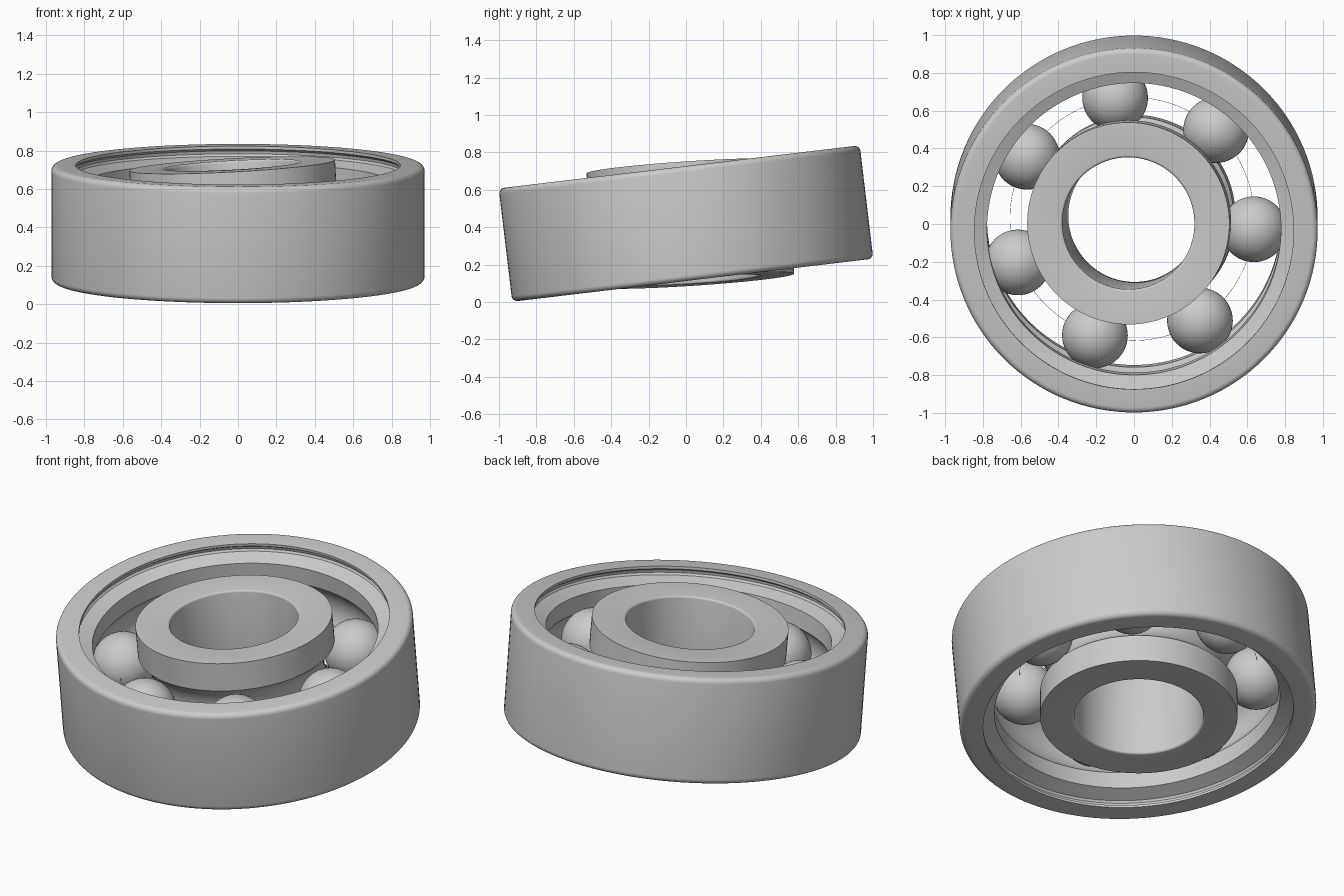
import bpy
import bmesh
from math import sin, cos, pi, radians, asin
from mathutils import Vector

cube = bpy.data.objects.get("Cube")
if cube:
    bpy.data.objects.remove(cube, do_unlink=True)

STEEL = (0.6, 0.6, 0.6, 1)
HALF = 0.305        # half the ring width
PITCH = 0.647       # radius of the ball circle
BALL = 0.174
RACE = 0.178        # radius of the race grooves
BALLS = 7

steel = bpy.data.materials.new("steel_grey")
steel.use_nodes = True
steel.diffuse_color = STEEL
steel.node_tree.nodes["Principled BSDF"].inputs["Base Color"].default_value = STEEL


def arc(r, z, radius, start, end, steps):
    """Points along an arc in the radius-height plane, angles in degrees."""
    return [(r + radius * cos(radians(start + (end - start) * i / steps)),
             z + radius * sin(radians(start + (end - start) * i / steps)))
            for i in range(steps + 1)]


def race(side, land, steps=14):
    """Lower-to-upper groove arc; side is 1 for outer ring, -1 for inner."""
    a = pi / 2 - asin(abs(land - PITCH) / RACE)
    deg = a * 180 / pi
    pts = arc(PITCH, 0, RACE, -deg, deg, steps)
    return pts if side > 0 else [(2 * PITCH - r, z) for r, z in pts]


def mirrored(upper):
    """Append the lower half of a symmetric profile."""
    return upper + [(r, -z) for r, z in reversed(upper)]


def finish(obj, tilt, location):
    obj.data.materials.append(steel)
    obj.rotation_euler = [radians(a) for a in tilt]
    obj.location = location
    bpy.ops.object.select_all(action='DESELECT')
    obj.select_set(True)
    bpy.context.view_layer.objects.active = obj
    bpy.ops.object.shade_smooth_by_angle(angle=radians(28))


def lathe(name, profile, tilt, location, segments=128):
    """Sweep a closed (radius, height) profile around z."""
    bm = bmesh.new()
    rings = [[bm.verts.new((r * cos(a), r * sin(a), z)) for r, z in profile]
             for a in (2 * pi * s / segments for s in range(segments))]
    n = len(profile)
    for s in range(segments):
        a, b = rings[s], rings[(s + 1) % segments]
        for i in range(n):
            j = (i + 1) % n
            bm.faces.new((a[i], b[i], b[j], a[j]))
    bmesh.ops.recalc_face_normals(bm, faces=bm.faces)
    mesh = bpy.data.meshes.new(name)
    bm.to_mesh(mesh)
    bm.free()
    obj = bpy.data.objects.new(name, mesh)
    bpy.context.collection.objects.link(obj)
    finish(obj, tilt, location)


# Outer ring: rounded rim, undercut seal groove, sloped ledge, land and race
land = 0.778
rim = arc(0.942, HALF - 0.03, 0.03, 0, 90, 6)
seal = [(0.845, HALF), (0.845, 0.29), (0.862, 0.278), (0.866, 0.262),
        (0.858, 0.25), (land, 0.222)]
upper = rim + seal
lower = [(r, -z) for r, z in reversed(upper)]
groove = list(reversed(race(1, land)))
lathe("outer_ring", upper + groove + lower, (6.8, 0, 0), (0, 0, 0.42))

# Inner ring: plain outside with race, softly rounded bore edges
land = 0.536
bore = [(2 * 0.362 - r, z) for r, z in arc(0.362, HALF - 0.012, 0.012, 90, 0, 4)]
upper = [(land, HALF)] + bore
lower = [(r, -z) for r, z in reversed(upper)]
lathe("inner_ring", upper + lower + race(-1, land), (3.8, -3.05, 0),
      (-0.014, 0.023, 0.42))

# Balls, spaced evenly on a slightly tilted circle
tilt = (5, -1.5, 0)
centre = Vector((-0.01, 0.027, 0.42))
for k in range(BALLS):
    a = radians(98) - 2 * pi * k / BALLS
    x, y = PITCH * cos(a), PITCH * sin(a)
    z = y * sin(radians(tilt[0])) - x * sin(radians(tilt[1]))
    bpy.ops.mesh.primitive_uv_sphere_add(segments=48, ring_count=24, radius=BALL)
    ball = bpy.context.object
    ball.name = f"ball_{k + 1}"
    finish(ball, tilt, centre + Vector((x, y, z)))

# Hair-thin guide wire through the ball centres
lathe("guide_wire", arc(PITCH, 0, 0.001, 0, 270, 3), tilt, centre)
